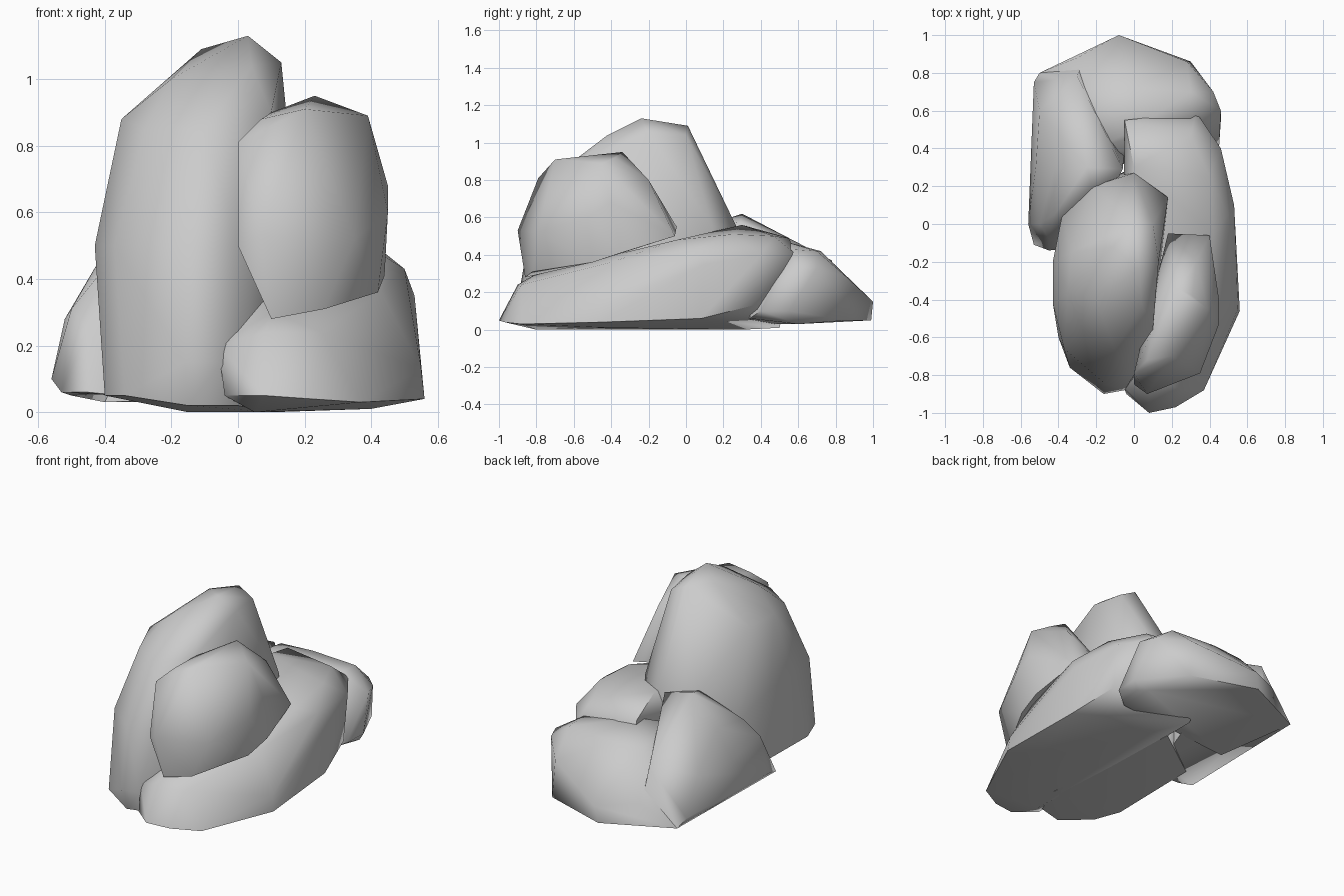
import bpy, bmesh, math


def rock(name, pts):
    """Boulder: tight skin around a few corner points, softly shaded."""
    bm = bmesh.new()
    for p in pts:
        bm.verts.new(p)
    res = bmesh.ops.convex_hull(bm, input=bm.verts[:])
    loose = [v for v in bm.verts if not v.link_faces]
    bmesh.ops.delete(bm, geom=loose, context='VERTS')
    bmesh.ops.dissolve_limit(bm, angle_limit=math.radians(3),
                             verts=bm.verts[:], edges=bm.edges[:])
    bmesh.ops.recalc_face_normals(bm, faces=bm.faces[:])
    me = bpy.data.meshes.new(name)
    bm.to_mesh(me)
    bm.free()
    ob = bpy.data.objects.new(name, me)
    bpy.context.collection.objects.link(ob)
    bpy.ops.object.select_all(action='DESELECT')
    ob.select_set(True)
    bpy.context.view_layer.objects.active = ob
    bpy.ops.object.shade_smooth_by_angle(angle=math.radians(60))
    return ob


# Tall boulder with the peak
rock("tall_rock", [
    (.03, -.24, 1.13), (-.11, -.12, 1.09), (0, .01, 1.09), (.13, -.2, 1.05),
    (.1, 0, 1.04), (.04, -.42, 1.04), (.1, -.56, .9), (-.2, -.4, 1),
    (-.35, -.35, .88), (-.33, -.15, .87), (-.28, -.55, .85), (-.1, -.67, .85),
    (-.43, -.2, .5), (-.43, -.42, .5), (-.37, -.66, .5), (-.16, -.84, .5),
    (0, -.8, .5), (-.38, .05, .38), (-.22, .2, .57), (0, .27, .55),
    (.18, .14, .55), (-.39, 0, .05), (-.4, -.6, .05), (-.34, -.76, .05),
    (-.16, -.9, .15), (-.05, -.88, .15), (-.15, -.86, .02), (0, -.82, .02),
    (-.15, -.6, 0), (.1, -.6, 0), (0, .3, .01)])

# Boulder resting on the slab
rock("upper_rock", [
    (.23, -.34, .95), (.1, -.55, .9), (.2, -.7, .91), (.31, -.38, .92),
    (.39, -.45, .89), (.07, -.72, .88), (.33, -.2, .8), (.45, -.4, .68),
    (.45, -.53, .6), (.44, -.35, .41), (.4, -.06, .5), (.18, -.05, .55),
    (0, -.79, .81), (0, -.85, .5), (.07, -.9, .53), (.1, -.86, .28),
    (.26, -.82, .31), (.35, -.79, .52), (.42, -.5, .36)])

# Long low slab
rock("base_slab", [
    (-.04, -.9, .05), (.08, -1, .05), (.22, -.97, .04), (.37, -.88, .03),
    (.56, -.46, .04), (.53, .08, .06), (.46, .36, .13), (-.06, -.85, .2),
    (.08, -.9, .24), (.25, -.88, .24), (.55, -.45, .13), (.53, -.2, .25),
    (.53, .1, .35), (.5, .05, .43), (.42, -.05, .48), (.46, .4, .4),
    (.33, .59, .4), (.4, .25, .51), (.3, .47, .5), (-.05, .55, .49),
    (0, .3, .56), (.1, -.8, .3), (.43, -.4, .36), (0, .5, .01),
    (.05, -.8, 0), (.4, -.4, .01), (.1, .3, 0)])

# Rear boulder
rock("back_rock", [
    (-.08, 1, .15), (-.1, .99, .05), (.28, .86, .28), (.3, .86, .05),
    (.42, .7, .33), (.46, .6, .33), (.45, .4, .1), (.46, .55, .1),
    (-.5, .8, .05), (-.3, .88, .18), (.3, .7, .42), (0, .72, .42),
    (-.2, .7, .42), (.3, .56, .43), (-.2, .4, .46), (0, .5, .48),
    (-.4, .3, .03), (.36, .34, .06), (.4, .6, .03)])

# Ridged boulder on the rear left
rock("left_rock", [
    (-.56, 0, .1), (-.53, -.11, .06), (-.45, -.14, .06), (-.35, -.13, .05),
    (-.53, .75, .1), (-.5, .8, .05), (-.28, .87, .05), (-.5, 0, .31),
    (-.45, -.08, .25), (-.42, .05, .41), (-.25, .3, .62), (-.22, .18, .58),
    (-.42, .3, .45), (-.5, .6, .3), (-.3, .78, .37), (-.52, .3, .28),
    (-.06, .29, .57), (-.05, .4, .04), (-.2, 0, .04)])
